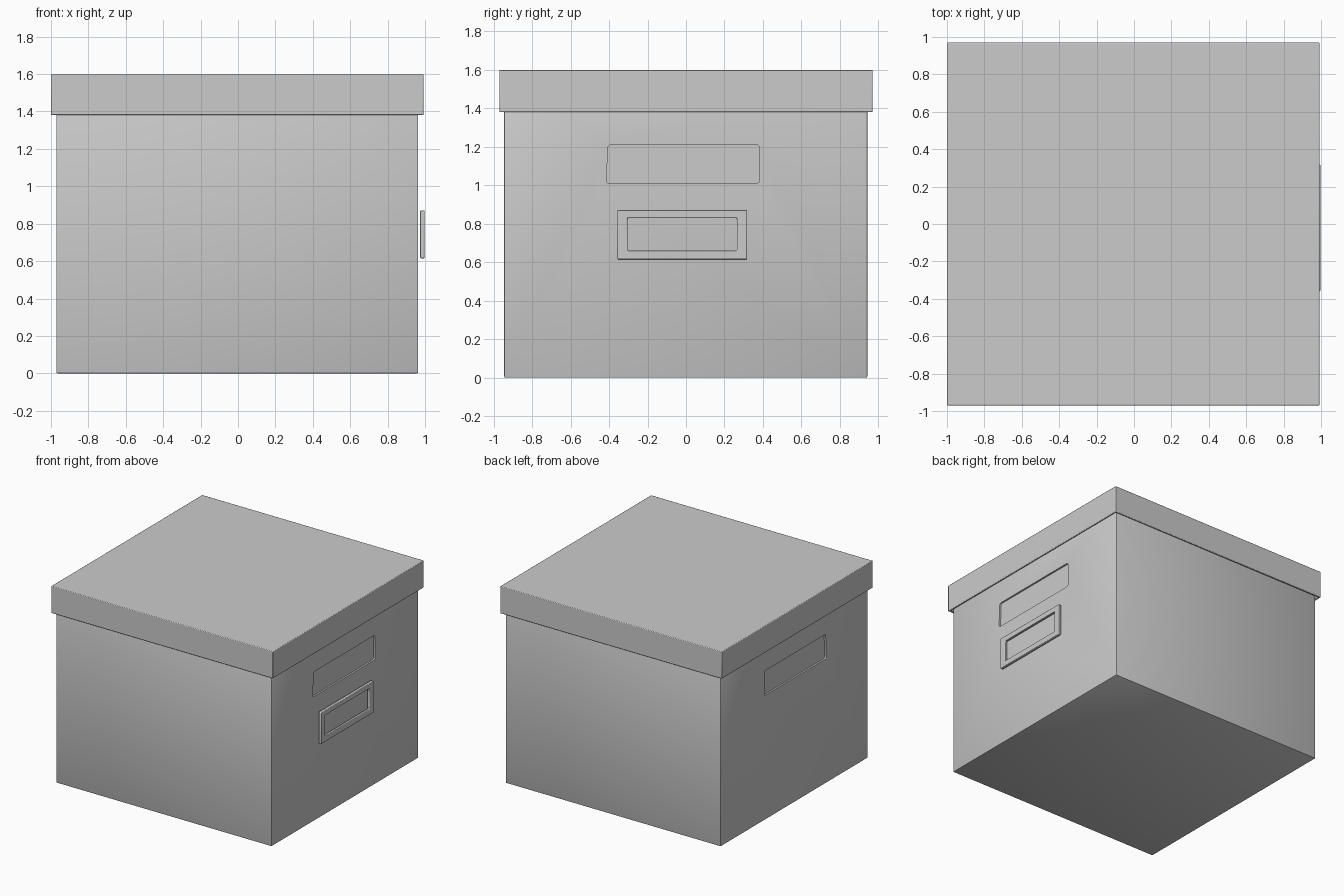
import bpy, bmesh

if "Cube" in bpy.data.objects:
    bpy.data.objects.remove(bpy.data.objects["Cube"])

CX = -0.004  # the box sits slightly left because the label holder sticks out


def finish(name, bm, bevel=0.0, segments=2):
    bmesh.ops.recalc_face_normals(bm, faces=bm.faces)
    me = bpy.data.meshes.new(name)
    bm.to_mesh(me)
    bm.free()
    ob = bpy.data.objects.new(name, me)
    bpy.context.collection.objects.link(ob)
    if bevel:
        mod = ob.modifiers.new("soft_edges", 'BEVEL')
        mod.width, mod.segments = bevel, segments
        mod.limit_method = 'ANGLE'
    return ob


def block(lo, hi):
    bm = bmesh.new()
    bmesh.ops.create_cube(bm, size=1)
    for v in bm.verts:
        v.co = [lo[i] if v.co[i] < 0 else hi[i] for i in range(3)]
    return bm


def hollow(bm, wall, axis, sign, depth):
    """Inset the face on one side and push it inwards."""
    bm.normal_update()
    face = max(bm.faces, key=lambda f: f.normal[axis] * sign)
    bmesh.ops.inset_region(bm, faces=[face], thickness=wall)
    res = bmesh.ops.extrude_face_region(bm, geom=[face])
    for v in res["geom"]:
        if isinstance(v, bmesh.types.BMVert):
            v.co[axis] -= sign * depth
    bmesh.ops.delete(bm, geom=[face], context='FACES_ONLY')


# Box body: open-topped container
bm = block((CX - 0.967, -0.945, 0), (CX + 0.967, 0.942, 1.55))
hollow(bm, 0.035, 2, 1, 1.51)
body = finish("box_body", bm, 0.006)

# Lid: shallow tray turned over the body
bm = block((CX - 0.996, -0.97, 1.38), (CX + 0.996, 0.97, 1.6))
hollow(bm, 0.02, 2, -1, 0.2)
lid = finish("lid", bm, 0.005)

# Handle recesses on both ends
outline = [(-0.414, 1.01), (0.382, 1.01), (0.382, 1.21), (-0.405, 1.21)]
for side in (-1, 1):
    bm = bmesh.new()
    face = bm.faces.new([bm.verts.new((CX + side * 0.953, y, z)) for y, z in outline])
    res = bmesh.ops.extrude_face_region(bm, geom=[face])
    for v in res["geom"]:
        if isinstance(v, bmesh.types.BMVert):
            v.co.x += side * 0.1
    edges = [e for e in bm.edges if abs(e.verts[0].co.x - e.verts[1].co.x) > 0.05]
    bmesh.ops.bevel(bm, geom=edges, offset=0.015, segments=4, profile=0.5, affect='EDGES')
    cutter = finish("handle_cutter", bm)
    mod = body.modifiers.new("handle_recess", 'BOOLEAN')
    mod.operation, mod.solver, mod.object = 'DIFFERENCE', 'EXACT', cutter
    cutter.hide_render = True

# Apply the body modifiers and remove the cutters
bpy.context.view_layer.objects.active = body
body.select_set(True)
for mod in list(body.modifiers):
    bpy.ops.object.modifier_apply(modifier=mod.name)
for ob in [o for o in bpy.data.objects if o.name.startswith("handle_cutter")]:
    bpy.data.objects.remove(ob)

# Label holder: rectangular frame standing just off the right end
bm = bmesh.new()
outer = [(-0.358, 0.615), (0.318, 0.615), (0.318, 0.872), (-0.358, 0.872)]
inner = [(-0.304, 0.66), (0.264, 0.66), (0.264, 0.83), (-0.304, 0.83)]
rings = [[bm.verts.new((x, y, z)) for y, z in pts]
         for x, pts in ((0.974, outer), (0.998, outer), (0.998, inner), (0.974, inner))]
for a, b in zip(rings, rings[1:] + rings[:1]):
    for i in range(4):
        j = (i + 1) % 4
        bm.faces.new((a[i], a[j], b[j], b[i]))
frame = finish("label_frame", bm, 0.005)

# Smooth the small bevels, keep the panels flat
for ob in (body, lid, frame):
    bpy.ops.object.select_all(action='DESELECT')
    ob.select_set(True)
    bpy.context.view_layer.objects.active = ob
    bpy.ops.object.shade_smooth_by_angle()
